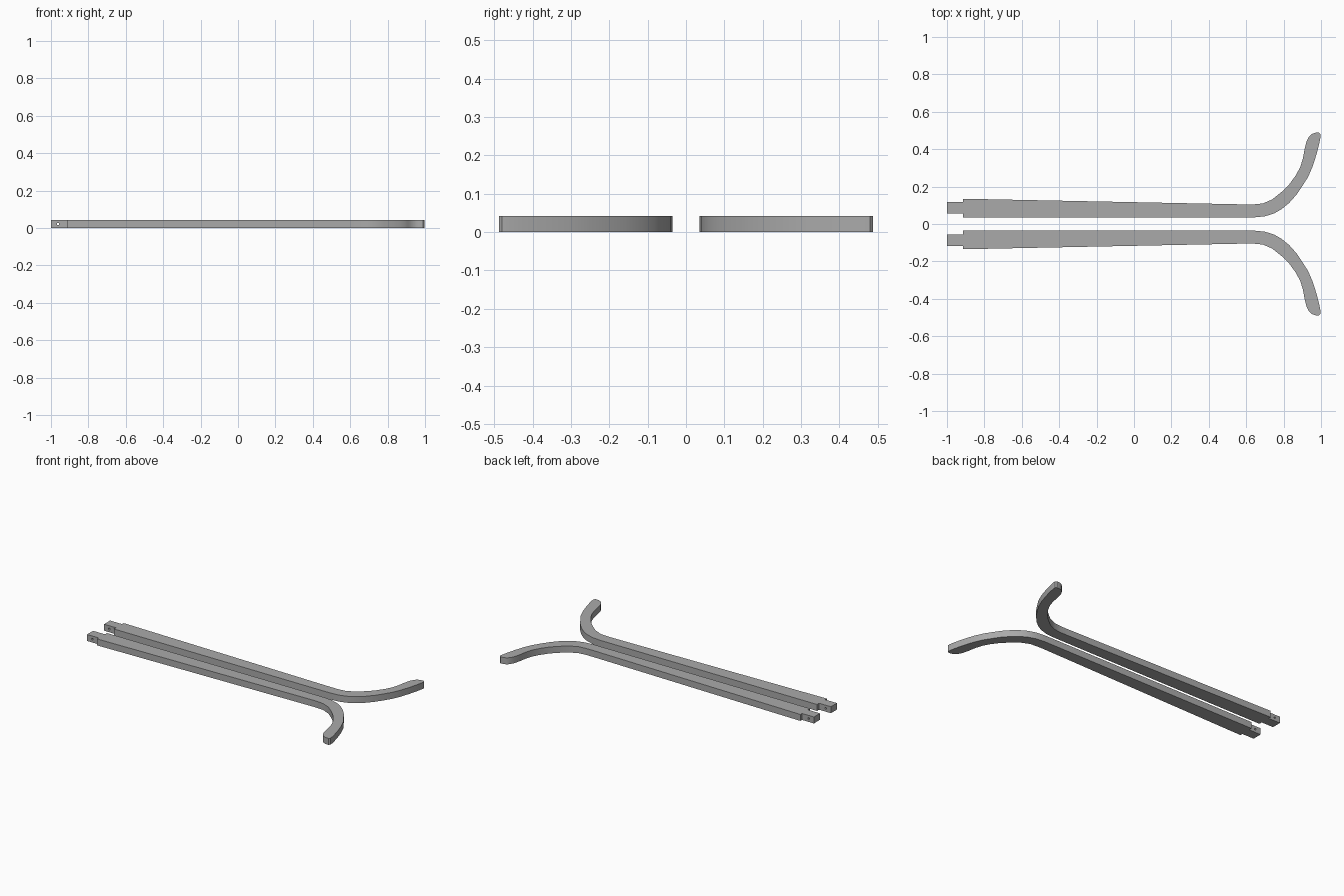
import bpy
import bmesh
from math import radians
from mathutils import Matrix

cube = bpy.data.objects.get("Cube")
if cube:
    bpy.data.objects.remove(cube, do_unlink=True)

THICKNESS = 0.042
PEG_X, PEG_Y = -0.962, 0.087

grey = bpy.data.materials.new("matte grey")
grey.use_nodes = True
grey.diffuse_color = (0.4, 0.4, 0.4, 1)
grey.node_tree.nodes["Principled BSDF"].inputs["Base Color"].default_value = grey.diffuse_color

# Outline: tenon, straight inner edge, flared foot with rounded tip, tapered outer edge
tenon = [(-0.915, 0.118), (-1, 0.118), (-1, 0.056), (-0.915, 0.056)]
inner_edge = [(-0.915, 0.035), (0.64, 0.035), (0.70, 0.041), (0.75, 0.057),
              (0.79, 0.08), (0.83, 0.113), (0.87, 0.158), (0.90, 0.203),
              (0.93, 0.25), (0.955, 0.307), (0.975, 0.37), (0.988, 0.42)]
tip = [(0.997, 0.462), (0.998, 0.48), (0.99, 0.488), (0.97, 0.488),
       (0.95, 0.481), (0.935, 0.466)]
outer_edge = [(0.922, 0.44), (0.912, 0.40), (0.903, 0.35), (0.889, 0.305),
              (0.865, 0.26), (0.83, 0.212), (0.79, 0.172), (0.74, 0.132),
              (0.69, 0.11), (0.64, 0.105), (0.58, 0.105), (-0.915, 0.135)]
outline = tenon + inner_edge + tip + outer_edge


def make_object(name, bm):
    bmesh.ops.recalc_face_normals(bm, faces=bm.faces)
    mesh = bpy.data.meshes.new(name)
    bm.to_mesh(mesh)
    bm.free()
    mesh.materials.append(grey)
    obj = bpy.data.objects.new(name, mesh)
    bpy.context.collection.objects.link(obj)
    return obj


def make_leg(name, side):
    # Extruded flat board
    bm = bmesh.new()
    board = bm.faces.new([bm.verts.new((x, y * side, 0)) for x, y in outline])
    grown = bmesh.ops.extrude_face_region(bm, geom=[board])["geom"]
    top = [v for v in grown if isinstance(v, bmesh.types.BMVert)]
    bmesh.ops.translate(bm, verts=top, vec=(0, 0, THICKNESS))
    leg = make_object(name, bm)

    # Pin hole across the tenon
    bm = bmesh.new()
    place = Matrix.Translation((PEG_X, PEG_Y * side, THICKNESS / 2))
    bmesh.ops.create_cone(bm, cap_ends=True, segments=16, radius1=0.006, radius2=0.006,
                          depth=0.1, matrix=place @ Matrix.Rotation(radians(90), 4, "X"))
    cutter = make_object("pin_hole_cutter", bm)
    cutter.hide_render = True
    cut = leg.modifiers.new("pin hole", "BOOLEAN")
    cut.object = cutter
    cut.operation = "DIFFERENCE"
    cut.solver = "EXACT"

    bpy.ops.object.select_all(action="DESELECT")
    leg.select_set(True)
    bpy.context.view_layer.objects.active = leg
    bpy.ops.object.modifier_apply(modifier=cut.name)
    bpy.data.objects.remove(cutter, do_unlink=True)
    bpy.ops.object.shade_smooth_by_angle(angle=radians(30))


make_leg("back_leg", 1)
make_leg("front_leg", -1)
